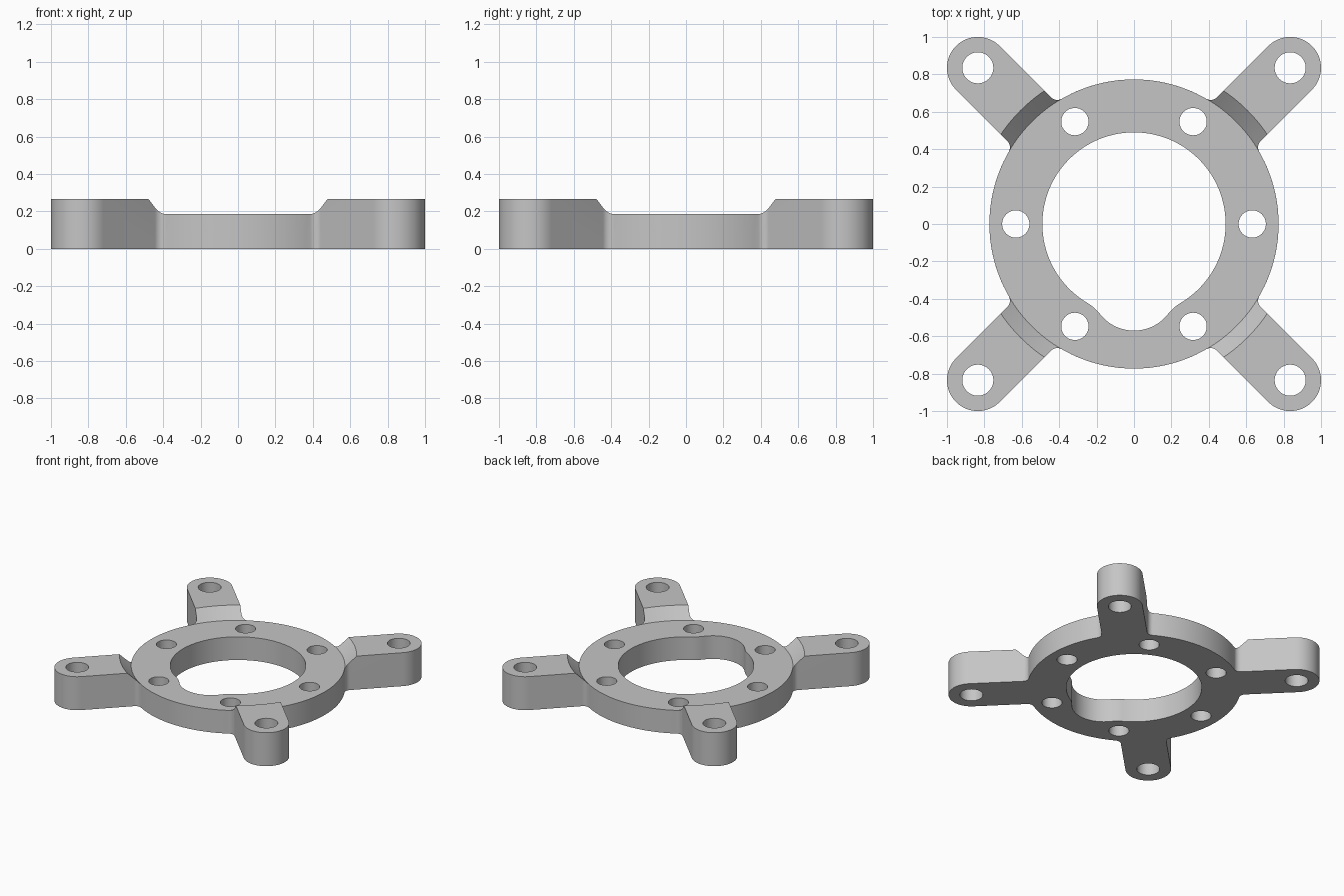
import bpy, bmesh
from math import pi, sin, cos, atan2, sqrt, hypot, radians
from mathutils import Matrix, Vector

RING_R, RING_H, ARM_H = 0.773, 0.185, 0.267
ARM_W, FILLET = 0.165, 0.048
TIP = 0.835 * sqrt(2)
BORE_R = 0.49

if "Cube" in bpy.data.objects:
    bpy.data.objects.remove(bpy.data.objects["Cube"])


def arc(cx, cy, r, a0, a1, n):
    """Points along an arc, both ends included."""
    return [Vector((cx + r * cos(a0 + (a1 - a0) * i / n),
                    cy + r * sin(a0 + (a1 - a0) * i / n))) for i in range(n + 1)]


def prisms(name, loops, z0, z1):
    """One object made of closed outlines extruded from z0 to z1."""
    bm = bmesh.new()
    for pts in loops:
        face = bm.faces.new([bm.verts.new((p.x, p.y, z0)) for p in pts])
        top = bmesh.ops.extrude_face_region(bm, geom=[face])["geom"]
        verts = [g for g in top if isinstance(g, bmesh.types.BMVert)]
        bmesh.ops.translate(bm, verts=verts, vec=(0, 0, z1 - z0))
    bmesh.ops.recalc_face_normals(bm, faces=bm.faces)
    return to_object(name, bm)


def to_object(name, bm):
    mesh = bpy.data.meshes.new(name)
    bm.to_mesh(mesh)
    bm.free()
    obj = bpy.data.objects.new(name, mesh)
    bpy.context.collection.objects.link(obj)
    return obj


def circle(cx, cy, r, n=48):
    return arc(cx, cy, r, 0, 2 * pi, n)[:-1]


# Outline of one arm along +x, with fillets into the ring
fv = ARM_W + FILLET
fu = sqrt((RING_R + FILLET) ** 2 - fv ** 2)
root = atan2(fv, fu)
arm = (arc(fu, -fv, FILLET, pi - root, pi / 2, 8)
       + arc(TIP, 0, ARM_W, -pi / 2, pi / 2, 32)
       + arc(fu, fv, FILLET, -pi / 2, root - pi, 8))
ring_arc = arc(0, 0, RING_R, root, pi / 2 - root, 28)[1:-1]

# Whole plate: four arms joined by ring arcs
outline = []
for k in range(4):
    turn = Matrix.Rotation(radians(45 + 90 * k), 2)
    outline += [turn @ p for p in arm + ring_arc]
plate = prisms("mounting_plate", [outline], 0, ARM_H)

# Central bore with a blended notch towards the front
NOTCH_Y, NOTCH_R, BLEND = -0.34, 0.23, 0.25
d0, d1 = BORE_R + BLEND, NOTCH_R + BLEND
by = (d1 ** 2 - d0 ** 2 - NOTCH_Y ** 2) / (-2 * NOTCH_Y)
bx = sqrt(d0 ** 2 - by ** 2)
a_bore = atan2(by, bx)
a_notch = atan2(by - NOTCH_Y, bx)
bore = (arc(0, 0, BORE_R, a_bore, pi - a_bore, 96)
        + arc(-bx, by, BLEND, -a_bore, -a_notch, 12)[1:]
        + arc(0, NOTCH_Y, NOTCH_R, -pi - a_notch + 2 * pi, 2 * pi + a_notch, 28)[1:]
        + arc(bx, by, BLEND, pi + a_notch, pi + a_bore, 12)[1:-1])

# Six ring holes and four arm holes
holes = [circle(0.632 * cos(k * pi / 3), 0.632 * sin(k * pi / 3), 0.073) for k in range(6)]
holes += [circle(sx * 0.835, sy * 0.835, 0.083) for sx in (-1, 1) for sy in (-1, 1)]
hole_cutter = prisms("hole_cutter", [bore] + holes, -0.1, 0.5)

# Conical recess that lowers the ring and slopes up to the arms
bm = bmesh.new()
depth = 0.2
bmesh.ops.create_cone(bm, cap_ends=True, segments=160, radius1=RING_R,
                      radius2=RING_R + depth * 1.04, depth=depth,
                      matrix=Matrix.Translation((0, 0, RING_H + depth / 2)))
recess_cutter = to_object("recess_cutter", bm)

for cutter in (recess_cutter, hole_cutter):
    cutter.hide_render = True
    mod = plate.modifiers.new("cut", "BOOLEAN")
    mod.operation, mod.solver, mod.object = "DIFFERENCE", "EXACT", cutter

# Bake the cuts and drop the cutters
bpy.context.view_layer.update()
graph = bpy.context.evaluated_depsgraph_get()
baked = bpy.data.meshes.new_from_object(plate.evaluated_get(graph))
plate.modifiers.clear()
plate.data = baked
for cutter in (recess_cutter, hole_cutter):
    bpy.data.objects.remove(cutter)

# Plain grey finish
grey = bpy.data.materials.new("light_grey")
grey.use_nodes = True
colour = (0.56, 0.56, 0.56, 1)
grey.diffuse_color = colour
grey.node_tree.nodes["Principled BSDF"].inputs["Base Color"].default_value = colour
plate.data.materials.clear()
plate.data.materials.append(grey)

bpy.ops.object.select_all(action="DESELECT")
plate.select_set(True)
bpy.context.view_layer.objects.active = plate
bpy.ops.object.shade_smooth_by_angle(angle=radians(30))
